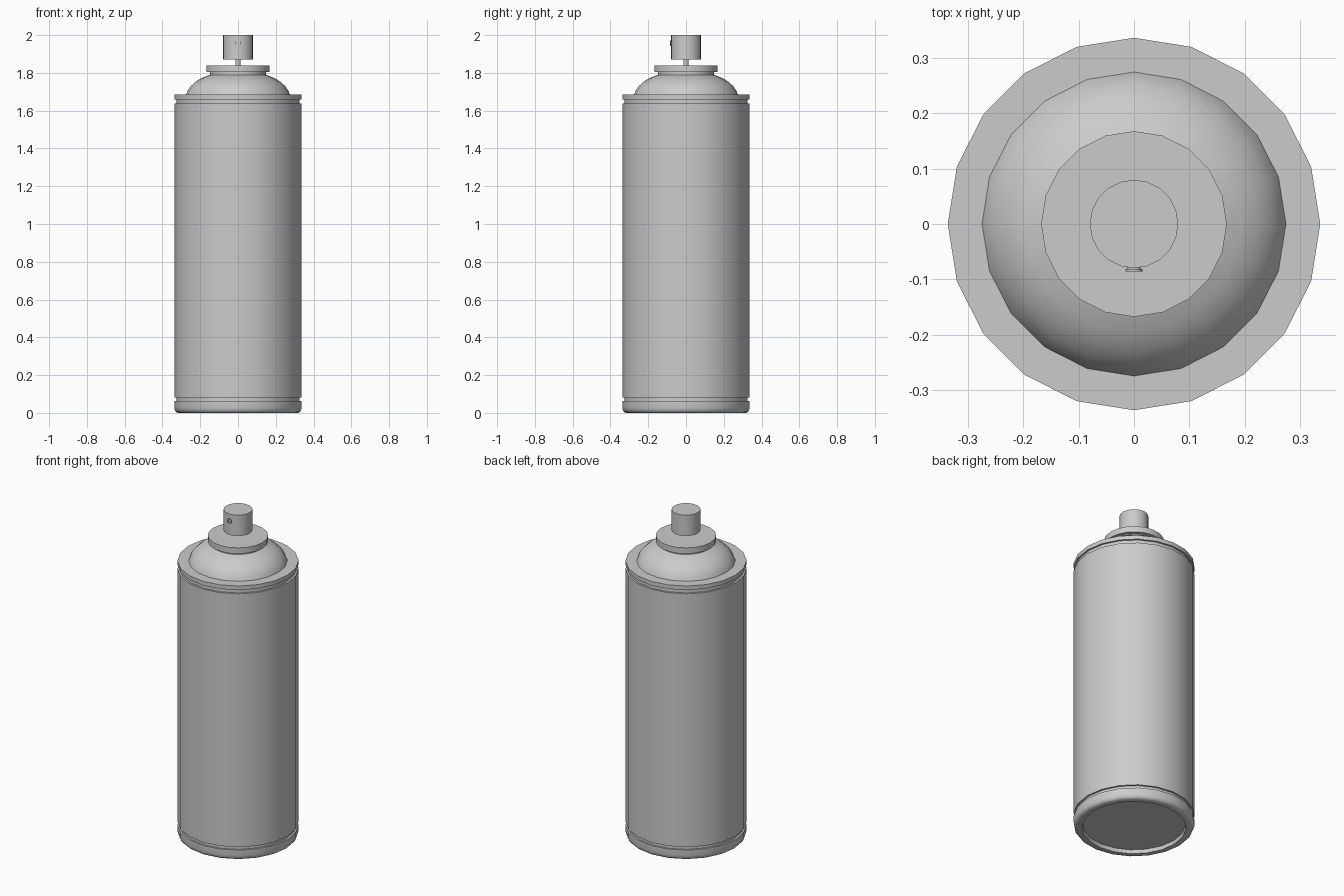
import bpy
import bmesh
from math import cos, sin, pi, radians
from mathutils import Matrix

SIDES = 20

if "Cube" in bpy.data.objects:
    bpy.data.objects.remove(bpy.data.objects["Cube"], do_unlink=True)

# Single metal colour
metal = bpy.data.materials.new("grey_metal")
metal.use_nodes = True
GREY = (0.6, 0.6, 0.6, 1)
metal.diffuse_color = GREY
metal.node_tree.nodes["Principled BSDF"].inputs["Base Color"].default_value = GREY


def lathe(name, profile, sides=SIDES, matrix=None):
    """Revolve (radius, height) points about z, bottom to top; end caps are filled."""
    bm = bmesh.new()
    rings = [[bm.verts.new((r * cos(2 * pi * i / sides), r * sin(2 * pi * i / sides), z))
              for i in range(sides)] for r, z in profile]
    for low, high in zip(rings, rings[1:]):
        for i in range(sides):
            j = (i + 1) % sides
            bm.faces.new((low[i], low[j], high[j], high[i]))
    bm.faces.new(rings[0][::-1])
    bm.faces.new(rings[-1])
    if matrix:
        bm.transform(matrix)
    bmesh.ops.recalc_face_normals(bm, faces=bm.faces)
    mesh = bpy.data.meshes.new(name)
    bm.to_mesh(mesh)
    bm.free()
    mesh.materials.append(metal)
    obj = bpy.data.objects.new(name, mesh)
    bpy.context.collection.objects.link(obj)
    bpy.ops.object.select_all(action='DESELECT')
    obj.select_set(True)
    bpy.context.view_layer.objects.active = obj
    bpy.ops.object.shade_smooth_by_angle(angle=radians(32))
    return obj


R, GROOVE = 0.337, 0.326

# Can: recessed base, rounded foot, lower groove, wall, upper groove, rolled rim
lathe("can_body", [
    (0.286, 0.022), (0.29, 0), (0.318, 0), (0.328, 0.005), (0.334, 0.014), (R, 0.026),
    (R, 0.063), (GROOVE, 0.063), (GROOVE, 0.082), (R, 0.082),
    (R, 1.637), (GROOVE, 1.637), (GROOVE, 1.66), (R, 1.66), (R, 1.685), (0.275, 1.685)])

# Domed shoulder with short neck
lathe("shoulder_dome", [
    (0.275, 1.685), (0.267, 1.705), (0.25, 1.73), (0.225, 1.753),
    (0.195, 1.772), (0.148, 1.79), (0.148, 1.805)])

# Valve parts
lathe("valve_cup", [(0.168, 1.804), (0.168, 1.84)])
lathe("valve_stem", [(0.014, 1.83), (0.014, 1.88)], 12)
lathe("spray_button", [(0.08, 1.872), (0.08, 2.0)])

# Nozzle ring with a sunken hole, facing the front
lathe("nozzle", [(0.012, 0), (0.012, 0.006), (0.015, 0.006), (0.015, 0.011),
                 (0.009, 0.011), (0.009, 0.003)], 12,
      Matrix.Translation((0, -0.075, 1.958)) @ Matrix.Rotation(pi / 2, 4, 'X'))
